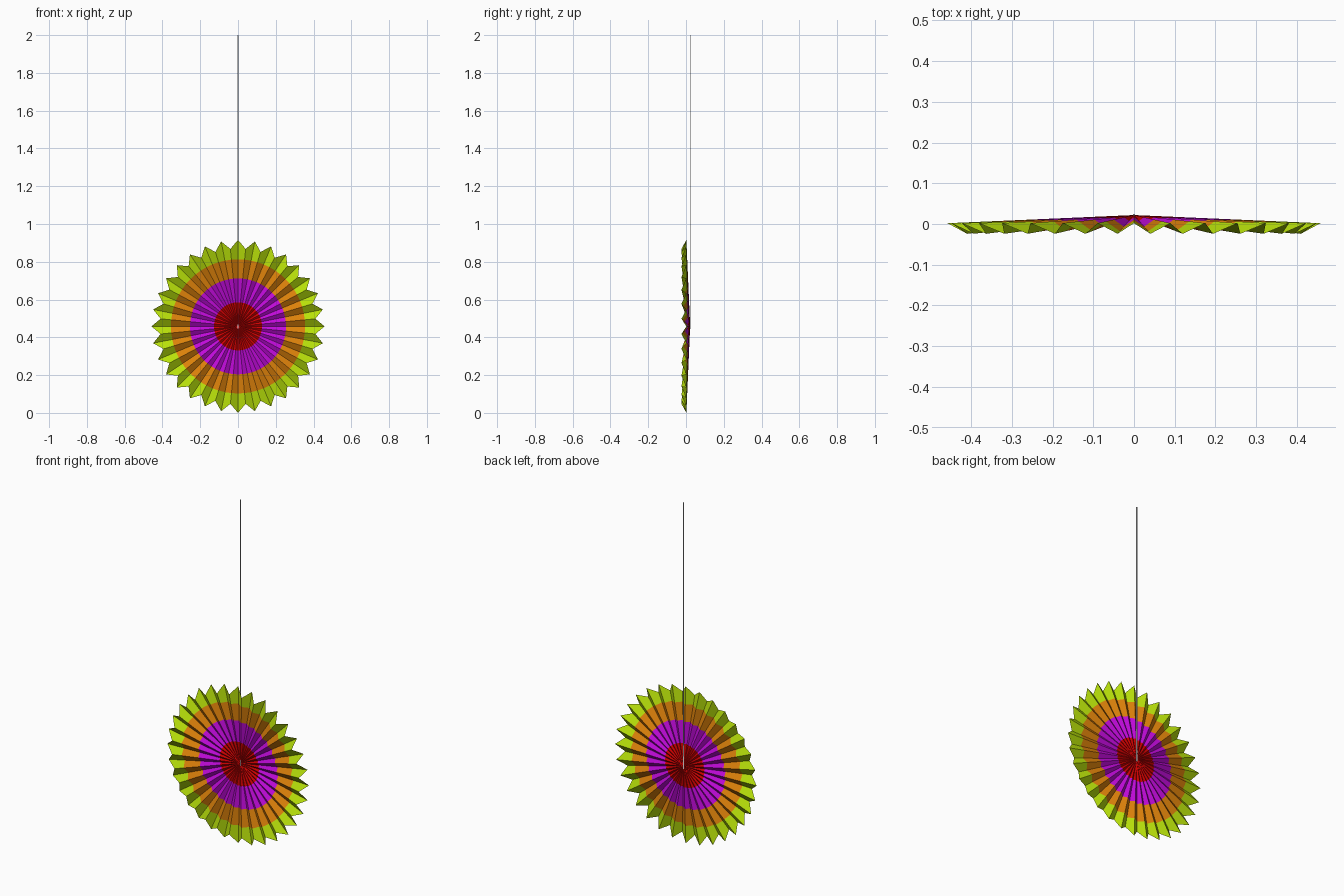
import bpy, bmesh, math

if "Cube" in bpy.data.objects:
    bpy.data.objects.remove(bpy.data.objects["Cube"])

CZ = 0.458          # height of the fan centre
PLEATS = 32


def material(name, rgb):
    m = bpy.data.materials.new(name)
    m.diffuse_color = (*rgb, 1)
    m.use_nodes = True
    m.node_tree.nodes["Principled BSDF"].inputs["Base Color"].default_value = m.diffuse_color
    return m


red = material("red", (0.62, 0.0, 0.0))
purple = material("purple", (0.53, 0.003, 0.70))
orange = material("orange", (0.72, 0.22, 0.003))
lime = material("lime green", (0.48, 0.75, 0.003))
white = material("white", (0.8, 0.8, 0.8))


def add_object(name, bm, mats):
    me = bpy.data.meshes.new(name)
    bm.to_mesh(me)
    bm.free()
    for m in mats:
        me.materials.append(m)
    ob = bpy.data.objects.new(name, me)
    bpy.context.collection.objects.link(ob)
    return ob


# Pleated paper fan: straight folds alternate between a back and a front line
bm = bmesh.new()
rings = [0.003, 0.127, 0.254, 0.355, None]      # colour band radii, last is the zigzag rim
rows = []
for r in rings:
    row = []
    for i in range(PLEATS * 2):
        back = i % 2 == 0
        end_r, end_y = (0.458, 0.002) if back else (0.412, -0.024)
        rad = end_r if r is None else r
        y = 0.022 + (end_y - 0.022) * rad / end_r
        a = math.pi * i / PLEATS
        row.append(bm.verts.new((rad * math.cos(a), y, CZ + rad * math.sin(a))))
    rows.append(row)
for band in range(4):
    lo, hi = rows[band], rows[band + 1]
    for i in range(PLEATS * 2):
        j = (i + 1) % (PLEATS * 2)
        f = bm.faces.new((lo[i], hi[i], hi[j], lo[j]))
        f.material_index = band
bmesh.ops.recalc_face_normals(bm, faces=bm.faces)
add_object("pleated_fan", bm, [red, purple, orange, lime])

# Hanging string from the fan centre up
bm = bmesh.new()
bmesh.ops.create_cube(bm, size=1)
bottom = CZ - 0.015
for v in bm.verts:
    v.co = (v.co.x * 0.006, 0.0225 + v.co.y * 0.003, bottom + (v.co.z + 0.5) * (2 - bottom))
add_object("hanging_string", bm, [white])
